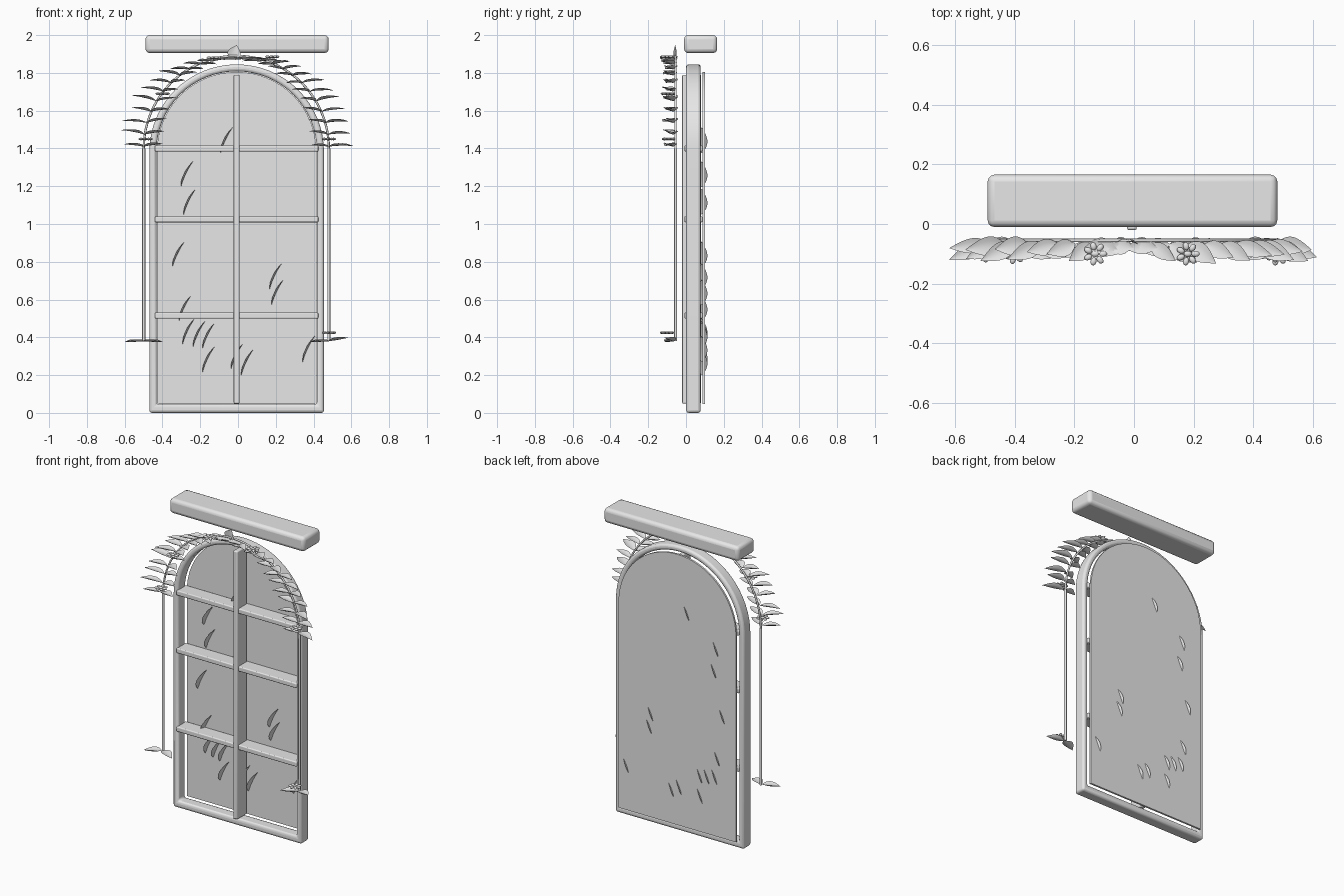
import bpy, bmesh, math, random
from mathutils import Vector, Matrix

cube = bpy.data.objects.get("Cube")
if cube:
    bpy.data.objects.remove(cube)
random.seed(4)

grey = bpy.data.materials.new("light grey")
grey.use_nodes = True
grey.diffuse_color = (0.8, 0.8, 0.8, 1)
grey.node_tree.nodes["Principled BSDF"].inputs["Base Color"].default_value = (0.8, 0.8, 0.8, 1)

CX = -0.007       # centre line of the window
VINE_Y = -0.055
VINE_R = 0.49
SPRING = 1.39     # height where the arches begin


def finish(bm, name, bevel=0.0, segments=3):
    bmesh.ops.recalc_face_normals(bm, faces=bm.faces)
    mesh = bpy.data.meshes.new(name)
    bm.to_mesh(mesh)
    bm.free()
    ob = bpy.data.objects.new(name, mesh)
    bpy.context.collection.objects.link(ob)
    mesh.materials.append(grey)
    if bevel:
        mod = ob.modifiers.new("rounded", 'BEVEL')
        mod.width, mod.segments = bevel, segments
        mod.limit_method = 'ANGLE'
        mod.angle_limit = math.radians(40)
    bpy.ops.object.select_all(action='DESELECT')
    ob.select_set(True)
    bpy.context.view_layer.objects.active = ob
    bpy.ops.object.shade_smooth_by_angle(angle=math.radians(40))
    return ob


def box(name, x, y, z, bevel):
    """Box from (low, high) pairs on each axis."""
    bm = bmesh.new()
    size = [b - a for a, b in (x, y, z)]
    mid = [(a + b) / 2 for a, b in (x, y, z)]
    bmesh.ops.create_cube(bm, size=1, matrix=Matrix.Translation(mid) @ Matrix.Diagonal((*size, 1)))
    return finish(bm, name, bevel)


def arch(radius, bottom, y, steps=32):
    """Closed outline of a round-topped opening."""
    pts = [Vector((CX + radius, y, bottom))]
    for i in range(steps + 1):
        a = math.pi * i / steps
        pts.append(Vector((CX + radius * math.cos(a), y, 1.383 + radius * math.sin(a))))
    return pts + [Vector((CX - radius, y, bottom))]


def tube(name, paths, radius):
    curve = bpy.data.curves.new(name, 'CURVE')
    curve.dimensions = '3D'
    curve.bevel_depth, curve.bevel_resolution = radius, 2
    curve.use_fill_caps = True
    for path in paths:
        spline = curve.splines.new('POLY')
        spline.points.add(len(path) - 1)
        for p, co in zip(spline.points, path):
            p.co = (*co, 1)
    curve.materials.append(grey)
    ob = bpy.data.objects.new(name, curve)
    bpy.context.collection.objects.link(ob)


def leaf(bm, base, axis, up, length, width, curl, fold, thick=0.005, steps=10):
    """Pointed leaf with a centre fold that bends away from up."""
    d = axis.normalized()
    side = up.cross(d).normalized()
    n = d.cross(side)
    rows = []
    for i in range(steps + 1):
        t = i / steps
        w = width / 2 * math.sin(math.pi * t ** 0.85) + 0.0005
        mid = base + d * length * t - n * curl * length * t * t
        row = []
        for s in (-1, -0.5, 0, 0.5, 1):
            row.append(mid + side * w * s + n * fold * w * s * s)
        body = thick * math.sin(math.pi * t) + 0.0008
        for s in (0.5, 0, -0.5):
            row.append(mid + side * w * s + n * (fold * w * s * s - body))
        rows.append([bm.verts.new(p) for p in row])
    for a, b in zip(rows, rows[1:]):
        for k in range(8):
            bm.faces.new((a[k], a[k - 1], b[k - 1], b[k]))
    bm.faces.new(rows[0])
    bm.faces.new(rows[-1])


def flower(bm, centre, petals=7):
    for i in range(petals + 1):
        a = math.tau * i / petals
        r = 0.026 if i < petals else 0
        spot = Vector(centre) + Vector((r * math.cos(a), r * math.sin(a), 0))
        m = Matrix.Translation(spot) @ Matrix.Rotation(a, 4, 'Z') @ Matrix.Diagonal((0.014, 0.010, 0.007, 1))
        bmesh.ops.create_uvsphere(bm, u_segments=10, v_segments=6, radius=1, matrix=m)


# Lintel block above the window
box("lintel", (-0.49, 0.48), (-0.01, 0.165), (1.905, 2.0), 0.022)

# Arched frame
bm = bmesh.new()
loops = [arch(0.462, 0.0, 0.0), arch(0.425, 0.045, 0.0), arch(0.425, 0.045, 0.078), arch(0.462, 0.0, 0.078)]
loops = [[bm.verts.new(p) for p in loop] for loop in loops]
for j in range(4):
    a, b = loops[j], loops[(j + 1) % 4]
    for i in range(len(a)):
        bm.faces.new((a[i - 1], a[i], b[i], b[i - 1]))
finish(bm, "arched_frame", 0.014)

# Pane floating just behind the frame
bm = bmesh.new()
front = [bm.verts.new(p) for p in arch(0.422, 0.047, 0.088)]
back = [bm.verts.new(p) for p in arch(0.422, 0.047, 0.100)]
bm.faces.new(front)
bm.faces.new(back)
for i in range(len(front)):
    bm.faces.new((front[i - 1], front[i], back[i], back[i - 1]))
finish(bm, "pane")

# Glazing bars
box("upright_bar", (CX - 0.016, CX + 0.016), (-0.02, 0.08), (0.05, 1.79), 0.006)
for i, z in enumerate((0.515, 1.025, 1.40)):
    box(f"cross_bar_{i + 1}", (CX - 0.432, CX + 0.432), (-0.008, 0.087), (z - 0.016, z + 0.016), 0.006)

# Curved slivers set through the pane
bm = bmesh.new()
spots = [(-.06, 1.445), (-.27, 1.265), (-.255, 1.12), (-.315, .84), (.2, .725), (.21, .64), (-.28, .555),
         (-.26, .435), (-.205, .42), (-.155, .41), (-.155, .285), (-.005, .3), (.05, .27), (.375, .34)]
for x, z in spots:
    leaf(bm, Vector((x - 0.033, 0.083, z - 0.07)), Vector((0.06, 0, 1)), Vector((-1, 0, 0)),
         0.14, 0.06, 0.40, 0.1, 0.007)
finish(bm, "slivers")

# Vine over the arch with a hanging stem at each side
VX = -0.009
path = []
for i in range(49):
    a = math.pi * i / 48
    path.append((VX + VINE_R * math.cos(a), VINE_Y, SPRING + 0.01 + VINE_R * math.sin(a)))
tube("vine", [path], 0.006)
tube("hanging_stems", [[(VX + s * VINE_R, VINE_Y, 0.38), (VX + s * VINE_R, VINE_Y, 1.40)] for s in (-1, 1)], 0.008)

# Leaf pairs along the vine
bm = bmesh.new()
UP = Vector((0, 0, 1))
NODES = 25
for i in range(NODES):
    a = math.pi * i / (NODES - 1)
    base = Vector((VX + VINE_R * math.cos(a), VINE_Y - 0.012, SPRING + 0.02 + VINE_R * math.sin(a)))
    steep = abs(math.cos(a))
    for s in (-1, 1):
        outer = s * math.cos(a) > 0.1
        rise = random.uniform(0.3, 0.55)
        axis = Vector((s, -random.uniform(0.1, 0.7), rise))
        length = random.uniform(0.11, 0.135) if outer else random.uniform(0.085, 0.11)
        length *= 0.8 + 0.2 * steep
        start = base - UP * 0.03 * (1 - steep)
        leaf(bm, start, axis, UP, length, random.uniform(0.05, 0.065), 0.28, 0.25)
# Upright crown leaf and the leaves at the stem ends
leaf(bm, Vector((-0.03, -0.05, 1.87)), Vector((0.3, -0.2, 1)), Vector((0, -1, 0.3)), 0.08, 0.07, 0.1, 0.25)
for sx in (-1, 1):
    for s in (-1, 1):
        leaf(bm, Vector((VX + sx * VINE_R, VINE_Y - 0.01, 0.38)),
             Vector((s, -0.45, 0.35 if s == sx == 1 else 0.12)), UP, 0.11, 0.06, 0.15, 0.25)
finish(bm, "leaves")

# Small flowers among the leaves
bm = bmesh.new()
for spot in [(-.40, -.095, 1.69), (-.13, -.10, 1.88), (.18, -.10, 1.885), (-.49, -.09, 1.45),
             (.48, -.09, 1.45), (.48, -.10, .425)]:
    flower(bm, spot)
finish(bm, "flowers")
